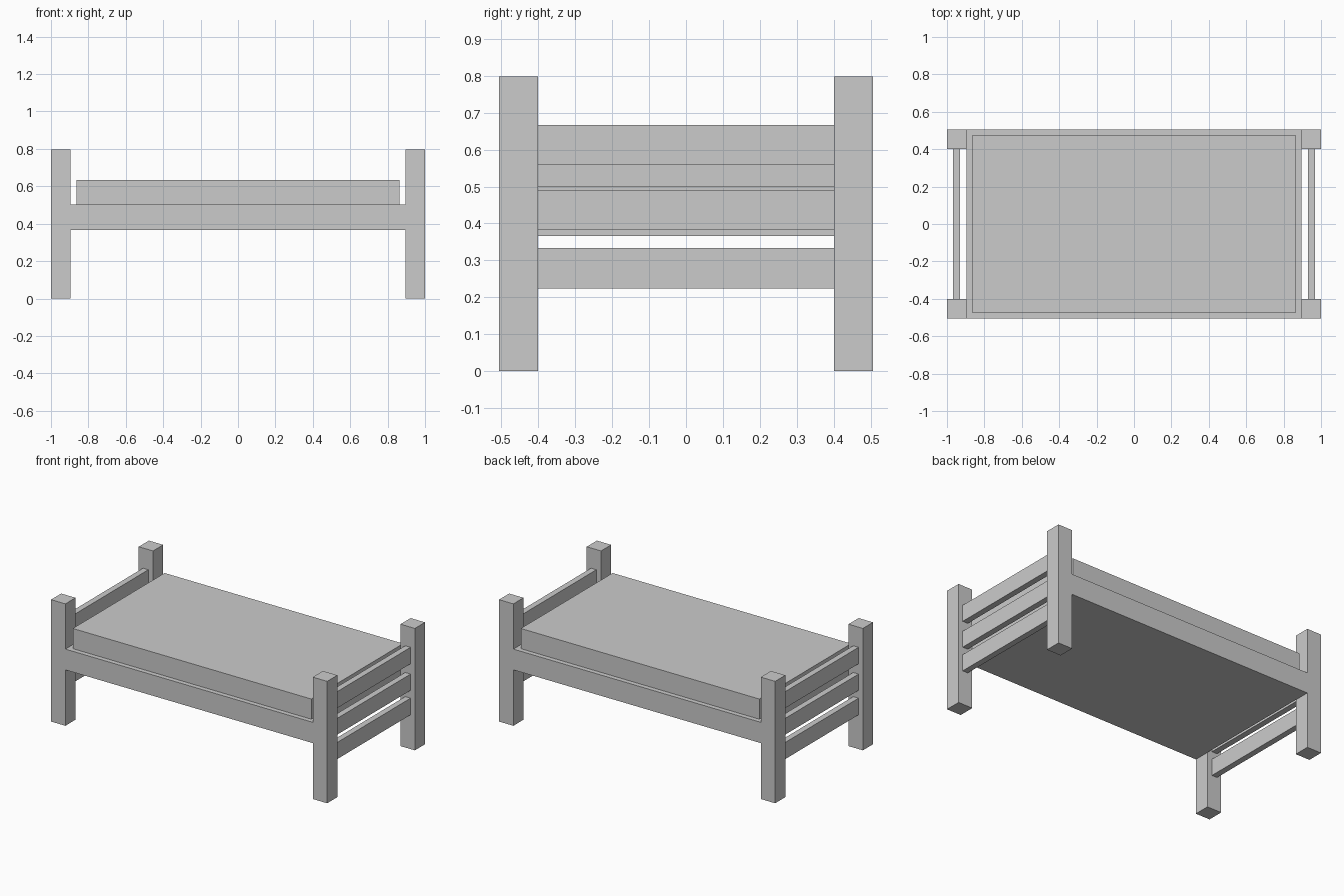
import bpy

if "Cube" in bpy.data.objects:
    bpy.data.objects.remove(bpy.data.objects["Cube"])


def box(name, x, y, z):
    """Box from (min, max) ranges on each axis."""
    bpy.ops.mesh.primitive_cube_add(size=1)
    ob = bpy.context.object
    ob.name = name
    ob.location = [(r[0] + r[1]) / 2 for r in (x, y, z)]
    ob.scale = [r[1] - r[0] for r in (x, y, z)]
    bpy.ops.object.transform_apply(location=True, rotation=False, scale=True)
    return ob


def span(side, a, b):
    """Range a..b mirrored to the given side of zero."""
    return tuple(sorted((side * a, side * b)))


POST_IN_X, POST_IN_Y, HALF_Y = 0.896, 0.401, 0.506

# Bed base and mattress
box("bed_base", (-POST_IN_X, POST_IN_X), (-HALF_Y, HALF_Y), (0.366, 0.502))
box("mattress", (-0.864, 0.864), (-0.475, 0.475), (0.502, 0.634))

for sx, end in ((-1, "head"), (1, "foot")):
    # Corner posts
    for sy, side in ((-1, "front"), (1, "back")):
        box(f"{end}_{side}_post", span(sx, POST_IN_X, 1.0),
            span(sy, POST_IN_Y, HALF_Y), (0, 0.798))
    # Horizontal end rails
    for level, z in (("lower", (0.224, 0.333)),
                     ("middle", (0.384, 0.491)),
                     ("upper", (0.558, 0.666))):
        box(f"{end}_{level}_rail", span(sx, 0.93, 0.969),
            (-POST_IN_Y, POST_IN_Y), z)
